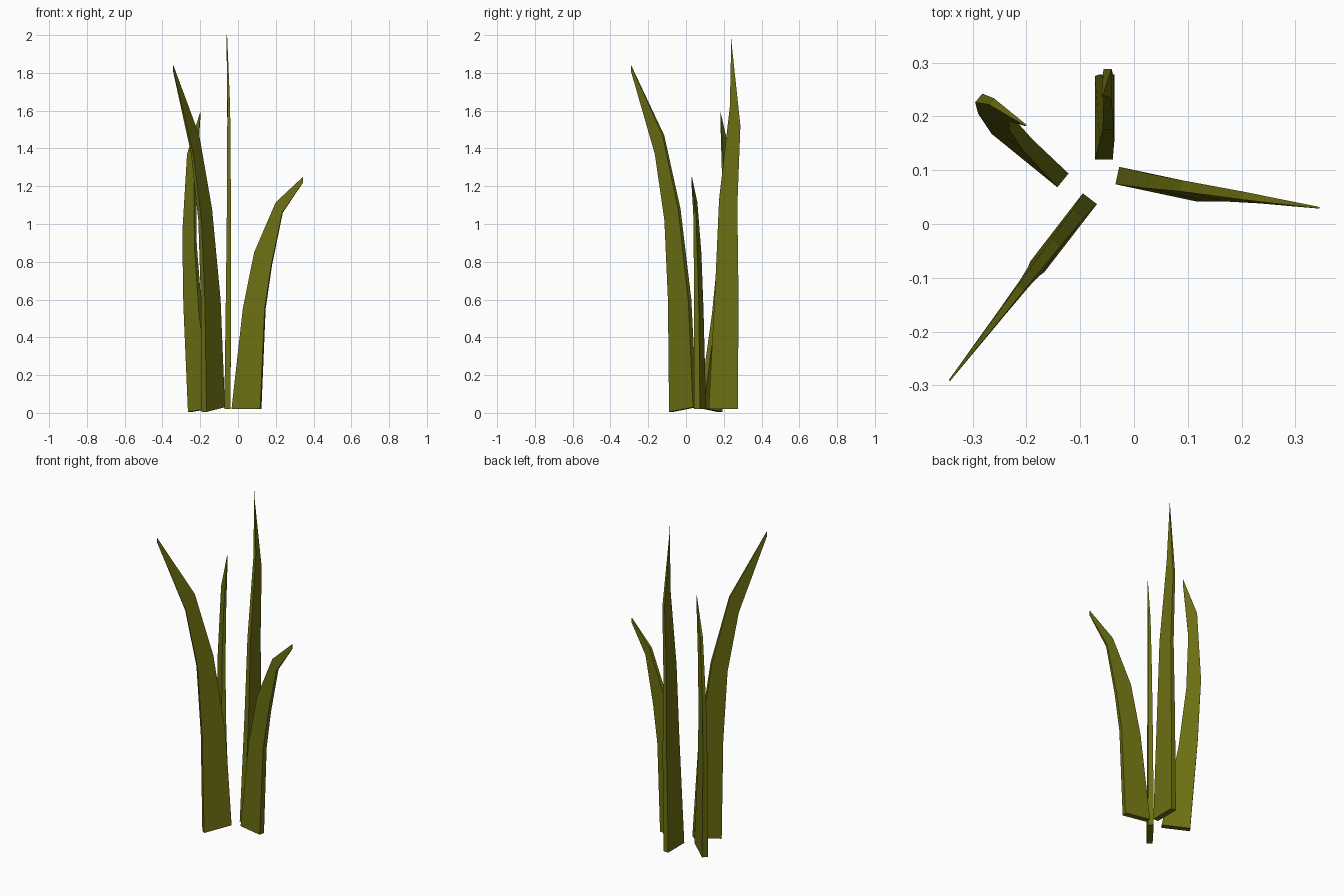
import bpy, bmesh, math
from mathutils import Vector

if "Cube" in bpy.data.objects:
    bpy.data.objects.remove(bpy.data.objects["Cube"])

# One olive green for every blade
green = bpy.data.materials.new("olive_green")
green.diffuse_color = (0.15, 0.16, 0.006, 1)
green.use_nodes = True
green.node_tree.nodes["Principled BSDF"].inputs["Base Color"].default_value = green.diffuse_color

THICK = (0.033, 0.027, 0.021, 0.015, 0.003)


def blade(name, origin, direction, inner, outer, lateral):
    """Tapered, bent blade: inner/outer edge as (distance along direction, z)."""
    o = Vector((origin[0], origin[1], 0))
    d = Vector((direction[0], direction[1], 0)).normalized()
    n = Vector((-d.y, d.x, 0))
    bm = bmesh.new()
    rings = []
    for (ri, zi), (ro, zo), t, lat in zip(inner, outer, THICK, lateral):
        ring = []
        for r, z, s in ((ri, zi, -1), (ro, zo, -1), (ro, zo, 1), (ri, zi, 1)):
            p = o + d * r + n * (lat + s * t / 2)
            ring.append(bm.verts.new((p.x, p.y, z)))
        rings.append(ring)
    for a, b in zip(rings, rings[1:]):
        for i in range(4):
            j = (i + 1) % 4
            bm.faces.new((a[i], a[j], b[j], b[i]))
    bm.faces.new(rings[0][::-1])
    bm.faces.new(rings[-1])
    bmesh.ops.recalc_face_normals(bm, faces=bm.faces)
    me = bpy.data.meshes.new(name)
    bm.to_mesh(me)
    bm.free()
    me.materials.append(green)
    bpy.context.collection.objects.link(bpy.data.objects.new(name, me))


# Short blade leaning right
blade("right_blade", (-0.031, 0.09), (0.978, -0.208),
      [(0, .02), (.06, .55), (.12, .85), (.235, 1.115), (.38, 1.25)],
      [(.155, .02), (.178, .55), (.212, .78), (.27, 1.06), (.38, 1.22)],
      (0, .002, .006, .012, .0195))

# Tall blade leaning to the front left
blade("front_left_blade", (-0.082, 0.047), (-0.61, -0.79),
      [(0, .03), (.034, .6), (.104, 1.08), (.211, 1.47), (.427, 1.84)],
      [(.16, .005), (.17, .6), (.196, 1.02), (.262, 1.37), (.427, 1.81)],
      (0, 0, 0, 0, 0))

# Back left blade, curling inward at the tip
blade("back_left_blade", (-0.132, 0.081), (-0.776, 0.631),
      [(0, .025), (.093, .52), (.136, .89), (.147, 1.23), (.117, 1.56)],
      [(.158, .005), (.20, .57), (.218, .95), (.196, 1.37), (.117, 1.59)],
      (0, -.01, -.02, -.03, -.036))

# Tallest, upright blade at the back
blade("back_blade", (-0.056, 0.12), (0, 1),
      [(0, .02), (.035, .68), (.055, 1.13), (.112, 1.62), (.12, 2.0)],
      [(.155, .02), (.158, .62), (.152, 1.1), (.168, 1.52), (.12, 1.97)],
      (0, -.006, -.008, -.007, .003))
